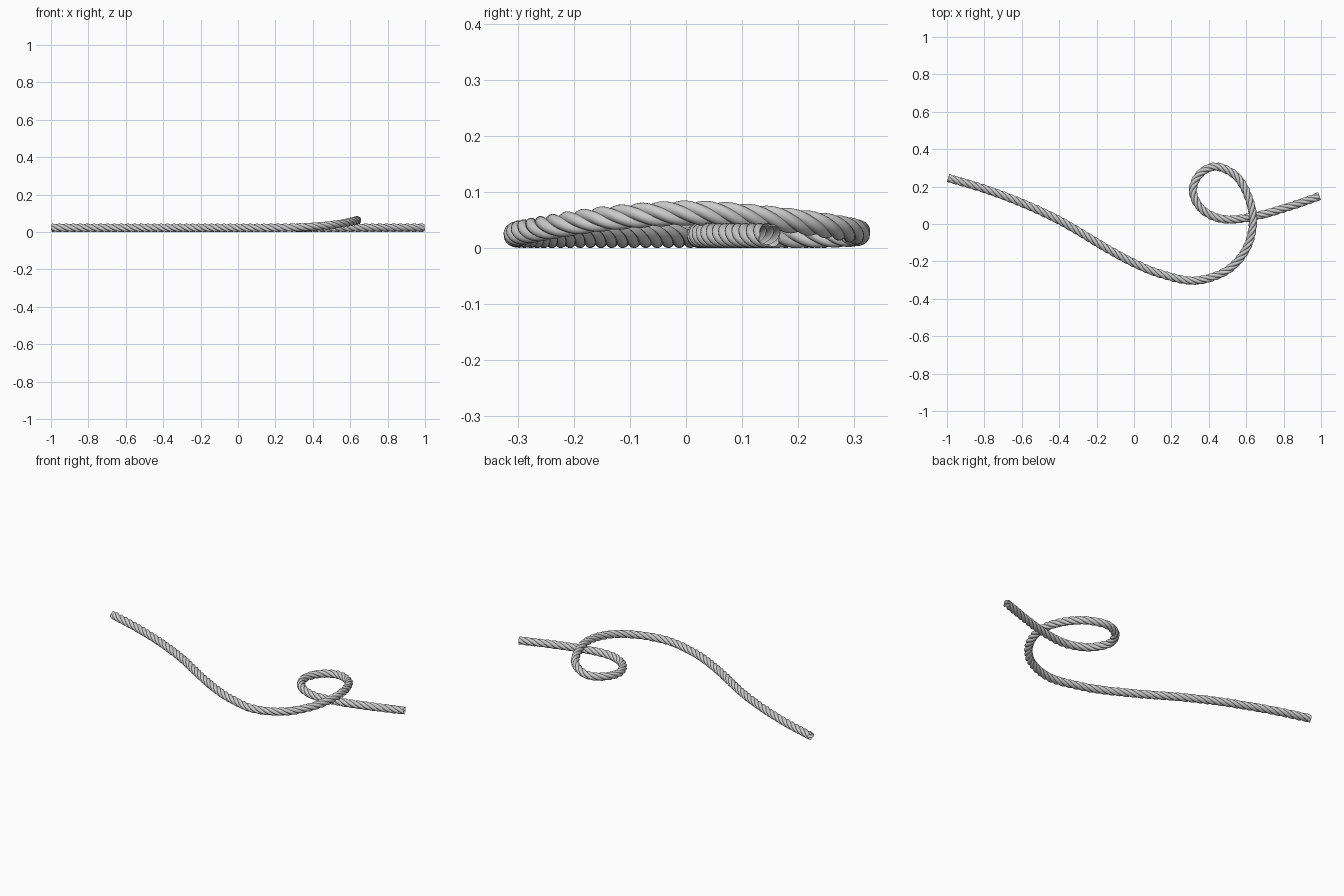
import bpy, bmesh, math
from mathutils import Vector, Quaternion

if "Cube" in bpy.data.objects:
    bpy.data.objects.remove(bpy.data.objects["Cube"])

R = 0.0225          # overall rope radius
STRANDS = 4
PITCH = 0.156       # length of one full twist
SIDES = 40
STEP = 0.006

# Centre line as x, y, height above the resting height
path = [(-0.994, 0.246, 0), (-0.80, 0.188, 0), (-0.60, 0.113, 0), (-0.42, 0.030, 0),
        (-0.29, -0.043, 0), (-0.155, -0.125, 0), (0.0, -0.209, 0), (0.14, -0.266, 0),
        (0.32, -0.303, 0.002), (0.487, -0.254, 0.013), (0.594, -0.144, 0.030),
        (0.636, 0.0, 0.040), (0.615, 0.134, 0.032), (0.550, 0.252, 0.017),
        (0.440, 0.307, 0.005), (0.350, 0.265, 0.001), (0.315, 0.171, 0), (0.370, 0.073, 0),
        (0.487, 0.025, 0), (0.647, 0.041, 0), (0.834, 0.094, 0), (0.992, 0.149, 0)]
pts = [Vector((x, y, z + R)) for x, y, z in path]
pts = [2 * pts[0] - pts[1]] + pts + [2 * pts[-1] - pts[-2]]


def spline(a, b, c, d, t):
    return 0.5 * (2 * b + (c - a) * t + (2 * a - 5 * b + 4 * c - d) * t * t
                  + (3 * b - a - 3 * c + d) * t ** 3)


# Smooth the path, then resample at even spacing
dense = [spline(*pts[i:i + 4], k / 60) for i in range(len(pts) - 3) for k in range(60)]
dense.append(pts[-2])
line, dist = [dense[0]], 0.0
for p, q in zip(dense, dense[1:]):
    seg = (q - p).length
    while dist + seg >= STEP:
        p = p.lerp(q, (STEP - dist) / seg)
        line.append(p)
        seg, dist = (q - p).length, 0.0
    dist += seg
line.append(dense[-1])

# Lobed cross-section: outer outline of round strands laid side by side
r = R * 0.52
off = R - r
profile = []
for j in range(SIDES):
    a = 2 * math.pi * j / SIDES
    lobe = 2 * math.pi / STRANDS
    d = (a + lobe / 2) % lobe - lobe / 2
    rad = off * math.cos(d) + math.sqrt(max(r * r - (off * math.sin(d)) ** 2, 0))
    profile.append((a, rad))

# Sweep the twisted section along the path
bm = bmesh.new()
rings, normal = [], Vector((0, 0, 1))
for i, p in enumerate(line):
    t = (line[min(i + 1, len(line) - 1)] - line[max(i - 1, 0)]).normalized()
    normal = (normal - t * normal.dot(t)).normalized()
    side = t.cross(normal)
    twist = 2 * math.pi * i * STEP / PITCH
    rings.append([bm.verts.new(p + rad * (math.cos(a + twist) * normal + math.sin(a + twist) * side))
                  for a, rad in profile])
for u, v in zip(rings, rings[1:]):
    for j in range(SIDES):
        k = (j + 1) % SIDES
        bm.faces.new((u[j], u[k], v[k], v[j]))
bmesh.ops.recalc_face_normals(bm, faces=bm.faces)
mesh = bpy.data.meshes.new("rope")
bm.to_mesh(mesh)
bm.free()
rope = bpy.data.objects.new("rope", mesh)
bpy.context.collection.objects.link(rope)
bpy.context.view_layer.objects.active = rope
rope.select_set(True)
bpy.ops.object.shade_smooth_by_angle(angle=math.radians(40))
